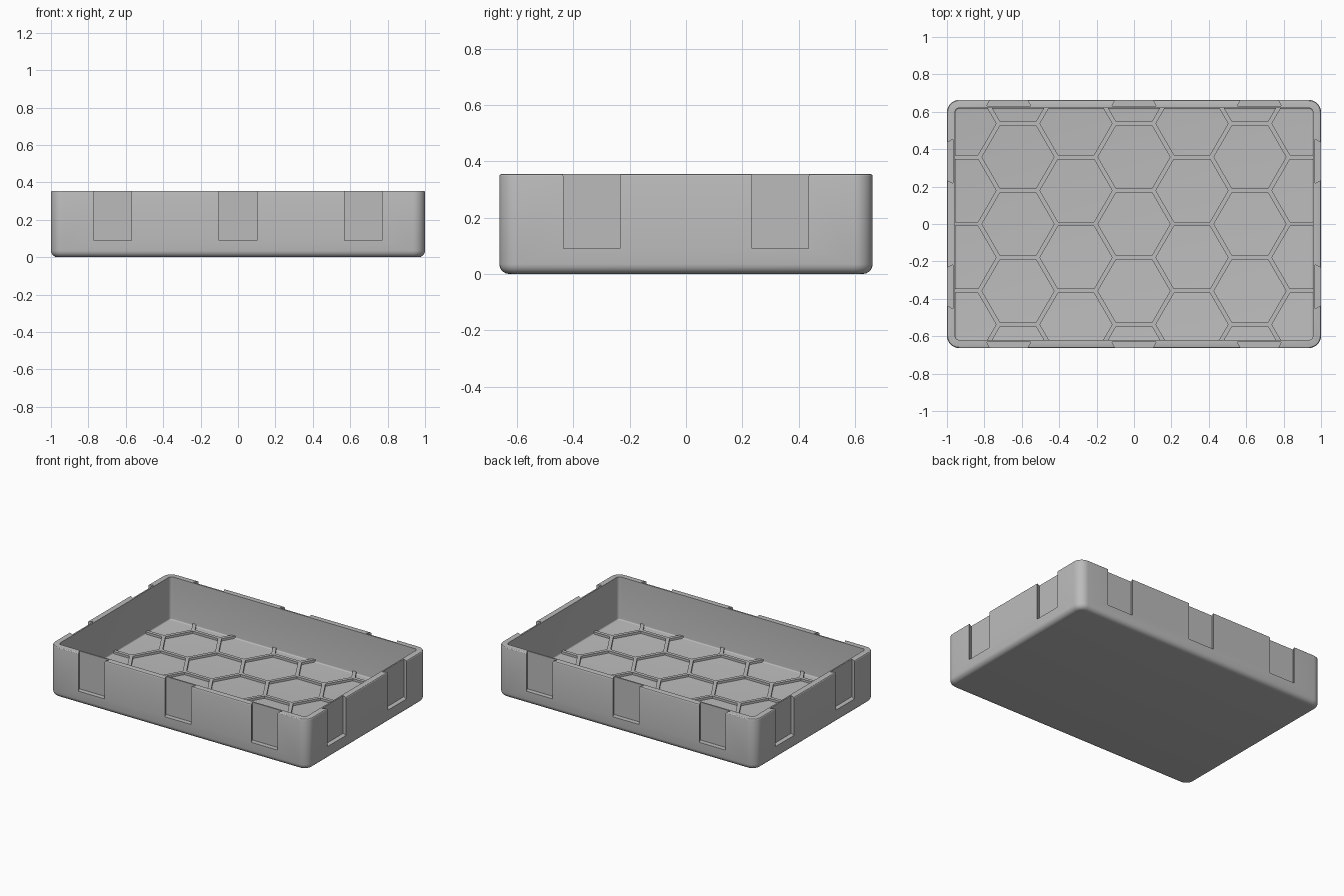
import bpy, bmesh, math
from mathutils import Matrix

if "Cube" in bpy.data.objects:
    bpy.data.objects.remove(bpy.data.objects["Cube"])

HX, HY, H = 1.0, 0.663, 0.355      # outer half sizes and height
WALL, FLOOR = 0.043, 0.055
PITCH, HEX_R = 0.358, 0.193        # honeycomb spacing and pocket radius

grey = bpy.data.materials.new("plain grey")
grey.diffuse_color = (0.5, 0.5, 0.5, 1)
grey.use_nodes = True
grey.node_tree.nodes["Principled BSDF"].inputs["Base Color"].default_value = grey.diffuse_color


def make_object(name, bm):
    bmesh.ops.recalc_face_normals(bm, faces=bm.faces[:])
    mesh = bpy.data.meshes.new(name)
    bm.to_mesh(mesh)
    bm.free()
    ob = bpy.data.objects.new(name, mesh)
    bpy.context.collection.objects.link(ob)
    mesh.materials.append(grey)
    return ob


def rounded_box(name, hx, hy, z0, z1, corner, bottom, top, segs):
    bm = bmesh.new()
    bmesh.ops.create_cube(bm, size=1, matrix=Matrix.Translation((0, 0, (z0 + z1) / 2))
                          @ Matrix.Diagonal((2 * hx, 2 * hy, z1 - z0, 1)))

    def bevel(test, r, n):
        edges = [e for e in bm.edges if test(*[v.co.z for v in e.verts])]
        if r:
            bmesh.ops.bevel(bm, geom=edges, offset=r, segments=n,
                            profile=0.5, affect='EDGES', clamp_overlap=True)

    bevel(lambda a, b: abs(a - b) > 1e-4, corner, segs)
    bevel(lambda a, b: max(a, b) < z0 + 1e-4, bottom, 5)
    bevel(lambda a, b: min(a, b) > z1 - 1e-4, top, 3)
    return make_object(name, bm)


def prism(bm, pts, z0, z1):
    low = [bm.verts.new((x, y, z0)) for x, y in pts]
    high = [bm.verts.new((x, y, z1)) for x, y in pts]
    bm.faces.new(low)
    bm.faces.new(high)
    n = len(pts)
    for i in range(n):
        j = (i + 1) % n
        bm.faces.new((low[i], low[j], high[j], high[i]))


def cut(target, cutter):
    mod = target.modifiers.new("cut", 'BOOLEAN')
    mod.operation = 'DIFFERENCE'
    mod.solver = 'EXACT'
    mod.object = cutter
    bpy.ops.object.select_all(action='DESELECT')
    bpy.context.view_layer.objects.active = target
    target.select_set(True)
    bpy.ops.object.modifier_apply(modifier=mod.name)
    bpy.data.objects.remove(cutter)


# Tray shell with hollow inside
tray = rounded_box("tray", HX, HY, 0, H, 0.065, 0.035, 0.008, 8)
cut(tray, rounded_box("cavity_cutter", HX - WALL, HY - WALL, FLOOR, H + 0.1, 0.022, 0.008, 0, 6))

# Dovetail slots in all four walls, wider on the inside
bm = bmesh.new()
D, OUT = 0.033, 0.04
slots = [(0, HY, x) for x in (-0.67, 0, 0.67)] + [(90, HX, y) for y in (-0.335, 0.335)]
for angle, dist, along in slots:
    for turn in (angle, angle + 180):
        c, s = math.cos(math.radians(turn)), math.sin(math.radians(turn))
        profile = [(-0.118, dist - D), (0.118, dist - D), (0.101, dist),
                   (0.101, dist + OUT), (-0.101, dist + OUT), (-0.101, dist)]
        prism(bm, [((u + along) * c - v * s, (u + along) * s + v * c) for u, v in profile],
              0.09, H + 0.1)
cut(tray, make_object("slot_cutter", bm))

# Honeycomb ribs on the floor
ribs = rounded_box("honeycomb_ribs", HX - WALL + 0.002, HY - WALL + 0.002,
                   FLOOR - 0.01, FLOOR + 0.016, 0.02, 0, 0, 4)
bm = bmesh.new()
for col in range(-4, 5):
    for row in range(-3, 4):
        cx = col * PITCH * math.sqrt(3) / 2
        cy = (row + 0.5 * (col % 2)) * PITCH
        prism(bm, [(cx + HEX_R * math.cos(k * math.pi / 3),
                    cy + HEX_R * math.sin(k * math.pi / 3)) for k in range(6)],
              FLOOR - 0.05, FLOOR + 0.05)
cut(ribs, make_object("hexagon_cutter", bm))

# Smooth the rounded edges, keep the sharp ones
for ob in (tray, ribs):
    bpy.ops.object.select_all(action='DESELECT')
    bpy.context.view_layer.objects.active = ob
    ob.select_set(True)
    bpy.ops.object.shade_smooth_by_angle(angle=math.radians(30))
